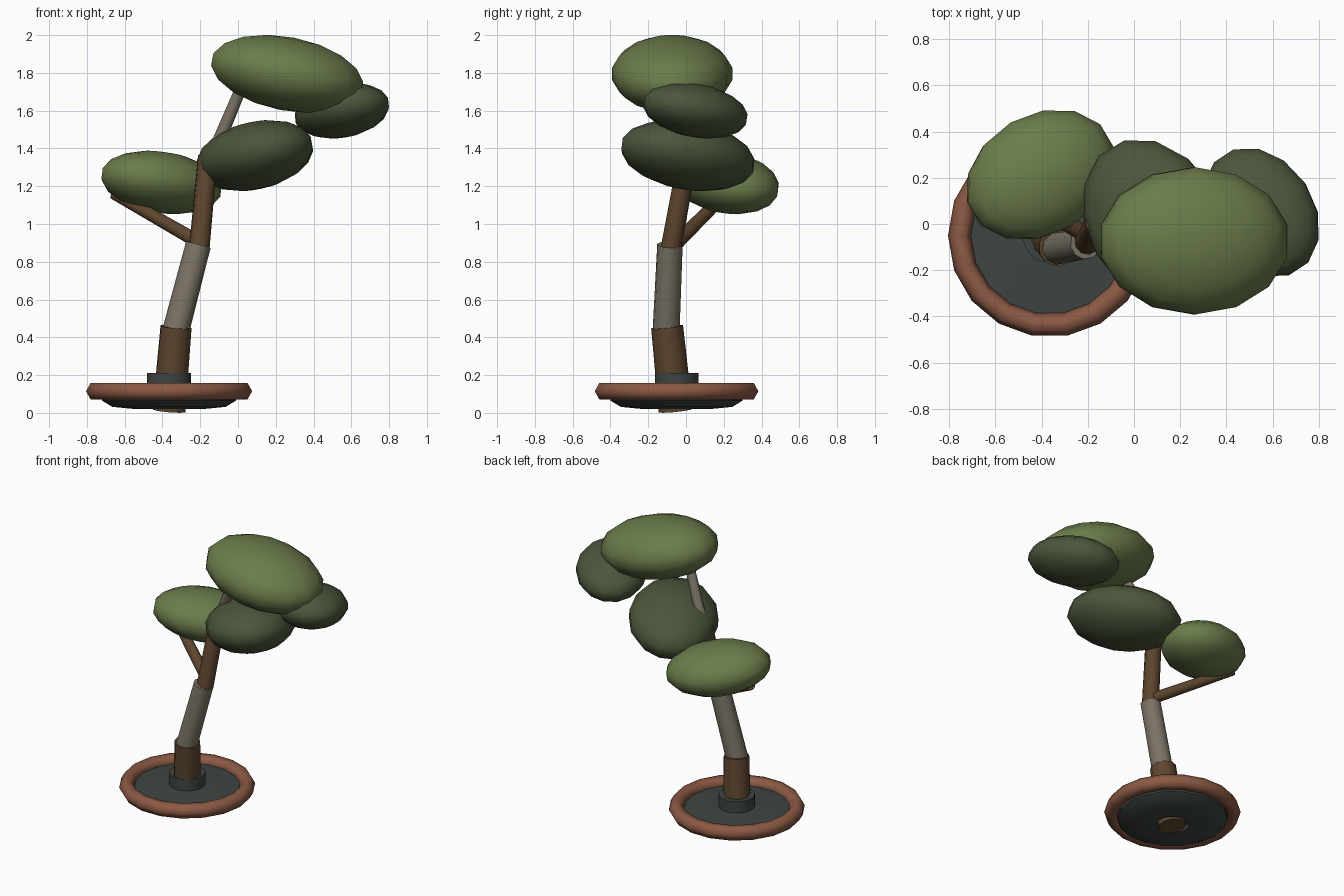
import bpy
import bmesh
from math import radians, sin, cos, tau
from mathutils import Vector, Matrix, Euler

if "Cube" in bpy.data.objects:
    bpy.data.objects.remove(bpy.data.objects["Cube"], do_unlink=True)


def material(name, rgb):
    mat = bpy.data.materials.new(name)
    mat.use_nodes = True
    colour = (*rgb, 1)
    mat.diffuse_color = colour
    mat.node_tree.nodes["Principled BSDF"].inputs["Base Color"].default_value = colour
    return mat


LIGHT_LEAF = material("light_leaf_green", (.145, .2, .07))
DARK_LEAF = material("dark_leaf_green", (.07, .092, .043))
BROWN = material("brown_bark", (.11, .06, .027))
GREY = material("grey_bark", (.2, .175, .135))
CLAY = material("terracotta", (.26, .1, .058))
SOIL = material("slate_soil", (.047, .06, .056))

POT = Vector((-.365, -.05, 0))


def finish(name, bm, mat, angle=None):
    """Turn a bmesh into a smooth-shaded object."""
    bmesh.ops.recalc_face_normals(bm, faces=bm.faces)
    mesh = bpy.data.meshes.new(name)
    bm.to_mesh(mesh)
    bm.free()
    mesh.materials.append(mat)
    obj = bpy.data.objects.new(name, mesh)
    bpy.context.collection.objects.link(obj)
    bpy.ops.object.select_all(action="DESELECT")
    obj.select_set(True)
    bpy.context.view_layer.objects.active = obj
    if angle is None:
        bpy.ops.object.shade_smooth()
    else:
        bpy.ops.object.shade_smooth_by_angle(angle=radians(angle))
    return obj


def lathe(name, profile, mat, sides=18, angle=40):
    """Revolve a closed (radius, height) profile around the pot axis."""
    bm = bmesh.new()
    rings = []
    for i in range(sides):
        a = tau * i / sides
        rings.append([bm.verts.new(POT + Vector((r * cos(a), r * sin(a), z)))
                      for r, z in profile])
    count = len(profile)
    for i in range(sides):
        one, two = rings[i], rings[(i + 1) % sides]
        for j in range(count):
            k = (j + 1) % count
            bm.faces.new((one[j], two[j], two[k], one[k]))
    return finish(name, bm, mat, angle)


def limb(name, start, end, r_start, r_end, mat, sides=10):
    """Tapered cylinder between two points."""
    start, end = Vector(start), Vector(end)
    axis = end - start
    place = Matrix.Translation((start + end) / 2) @ axis.to_track_quat("Z", "Y").to_matrix().to_4x4()
    bm = bmesh.new()
    bmesh.ops.create_cone(bm, cap_ends=True, segments=sides, radius1=r_start,
                          radius2=r_end, depth=axis.length, matrix=place)
    return finish(name, bm, mat, 50)


def leaf_pad(name, centre, size, tilt_x, tilt_y, spin, mat):
    """Flattened, tilted ball of foliage."""
    turn = Euler((tilt_x, tilt_y, 0)).to_matrix() @ Matrix.Rotation(radians(spin), 3, "Z")
    place = Matrix.Translation(centre) @ turn.to_4x4() @ Matrix.Diagonal((*size, 1))
    bm = bmesh.new()
    bmesh.ops.create_uvsphere(bm, u_segments=14, v_segments=9, radius=1.01, matrix=place)
    return finish(name, bm, mat)


# Dish: six-sided clay rim, soil bed with a drain hole, collar around the trunk
rim = [(.39 + .05 * cos(tau * i / 6), .115 + .05 * sin(tau * i / 6)) for i in range(6)]
lathe("dish_rim", rim, CLAY, angle=65)
lathe("soil_bed", [(.105, .02), (.2, .022), (.3, .032), (.355, .065),
                   (.355, .115), (.105, .13)], SOIL)
lathe("trunk_collar", [(.08, .05), (.117, .05), (.117, .21), (.08, .21)], SOIL)

# Trunk in stacked segments
limb("trunk_base", (-.365, -.055, .012), (-.328, -.1, .455), .09, .085, BROWN)
limb("trunk_middle", (-.328, -.105, .44), (-.21, -.085, .89), .072, .068, GREY)
limb("trunk_upper", (-.205, -.08, .87), (-.16, .01, 1.36), .055, .052, BROWN)

# Branches
limb("left_branch", (-.2, -.05, .9), (-.655, .21, 1.16), .038, .032, BROWN)
limb("top_branch", (-.16, .01, 1.3), (.05, -.08, 1.8), .038, .03, GREY)

# Foliage
leaf_pad("top_foliage", (.26, -.073, 1.795), (.416, .32, .193), 0, .19, 0, LIGHT_LEAF)
leaf_pad("left_foliage", (-.405, .213, 1.22), (.344, .261, .16), -.11, .114, 30, LIGHT_LEAF)
leaf_pad("middle_foliage", (.09, .01, 1.362), (.382, .29, .174), -.117, -.177, -59, DARK_LEAF)
leaf_pad("right_foliage", (.55, .05, 1.6), (.303, .23, .138), -.143, -.114, -56, DARK_LEAF)
